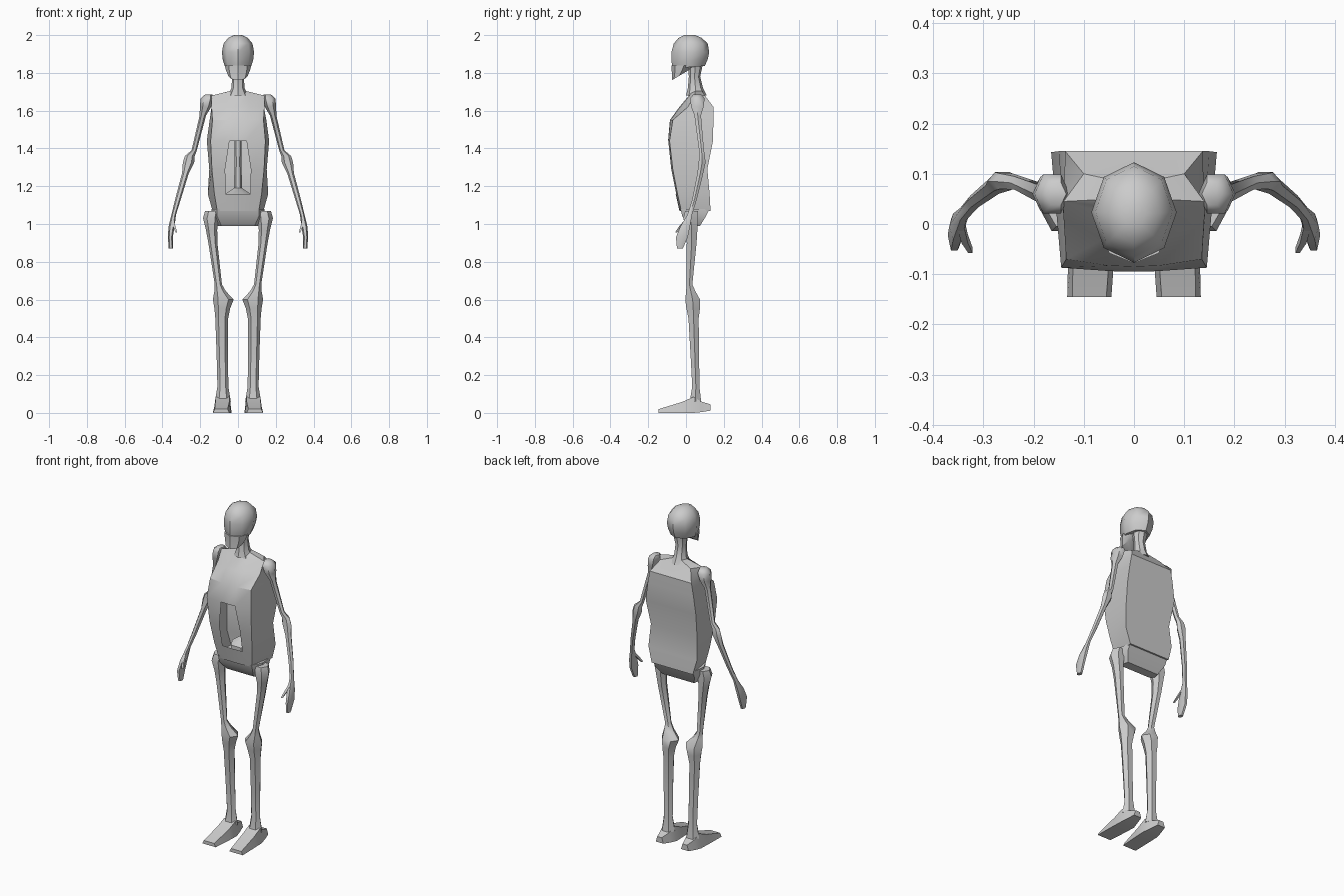
import bpy, bmesh, math

grey = bpy.data.materials.new("bone grey")
grey.diffuse_color = (0.6, 0.6, 0.6, 1)


def loft(name, rings, mirror=False, hole=(), angle=35):
    """Skin a list of equal point rings, capping both ends."""
    bm = bmesh.new()
    vs = [[bm.verts.new(p) for p in r] for r in rings]
    n = len(vs[0])
    cut = []
    for i in range(len(vs) - 1):
        for j in range(n):
            k = (j + 1) % n
            f = bm.faces.new((vs[i][j], vs[i][k], vs[i + 1][k], vs[i + 1][j]))
            if (i, j) in hole:
                cut.append(f)
    bm.faces.new(vs[0])
    bm.faces.new(vs[-1])
    bmesh.ops.recalc_face_normals(bm, faces=bm.faces)
    if cut:
        bmesh.ops.delete(bm, geom=cut, context='FACES')
    me = bpy.data.meshes.new(name)
    bm.to_mesh(me)
    bm.free()
    me.materials.append(grey)
    ob = bpy.data.objects.new(name, me)
    bpy.context.collection.objects.link(ob)
    bpy.ops.object.select_all(action='DESELECT')
    ob.select_set(True)
    bpy.context.view_layer.objects.active = ob
    bpy.ops.object.shade_smooth_by_angle(angle=math.radians(angle))
    if mirror:
        ob.modifiers.new("Mirror", 'MIRROR').use_mirror_merge = False
    return ob


def tube(name, rows, n=6, **kw):
    """Rows: centre x, y, z, radius x, radius y, optional tilt of z along y."""
    rings = []
    for x, y, z, rx, ry, *t in rows:
        slope = t[0] if t else 0
        ring = []
        for k in range(n):
            a = 2 * math.pi * (k + 0.5 * (n == 4)) / n
            dy = ry * math.sin(a)
            ring.append((x + rx * math.cos(a), y + dy, z + slope * dy))
        rings.append(ring)
    return loft(name, rings, **kw)


# Torso shell with an open belly: z, centre y, inner x/y, front x/y, back x/y
rows = [
    (1.07, -.035, .065, -.033, .11, -.025, .135, .13),
    (1.16, -.055, .065, -.052, .125, -.045, .16, .125),
    (1.29, -.082, .068, -.078, .138, -.07, .152, .113),
    (1.44, -.095, .045, -.094, .145, -.087, .165, .143),
    (1.55, -.085, .05, -.083, .135, -.07, .15, .145),
    (1.62, -.035, .06, -.03, .14, .01, .137, .145),
    (1.68, .015, .05, .02, .14, .045, .10, .10),
    (1.705, .03, .02, .03, .04, .05, .03, .085),
]
rings = []
for z, cy, ox, oy, fx, fy, bx, by in rows:
    rings.append([(0, cy, z), (ox, oy, z), (fx, fy, z), (bx, by, z), (0, by, z),
                  (-bx, by, z), (-fx, fy, z), (-ox, oy, z)])
loft("torso", rings, hole={(1, 0), (1, 7), (2, 0), (2, 7)})

# Spine seen through the belly opening
tube("spine", [(0, .04, 1.08, .07, .07), (0, .04, 1.16, .065, .07), (0, .06, 1.19, .022, .025),
               (0, .06, 1.32, .018, .02), (0, .06, 1.60, .022, .025)])

# Pelvis tapering below the torso
tops = [(-.11, -.03), (.11, -.03), (.14, .03), (.13, .125), (-.13, .125), (-.14, .03)]
loft("pelvis", [[(x, y, 1.08) for x, y in tops],
                [(x, y * .8 + .005, 1.04) for x, y in tops],
                [(x * .8, y * .35 + .03, .99) for x, y in tops]])

# Neck
tube("neck", [(0, .055, 1.68, .055, .055), (0, .05, 1.72, .034, .04),
              (0, .045, 1.78, .032, .03), (0, .05, 1.85, .045, .04)], n=8)

# Skull and jaw
tube("skull", [(0, .015, 1.83, .068, .085, .08), (0, .02, 1.865, .08, .096, .1),
               (0, .023, 1.91, .085, .1), (0, .025, 1.955, .077, .09),
               (0, .022, 1.985, .052, .062), (0, .02, 2.0, .022, .028)], n=8, angle=45)
tube("jaw", [(0, -.035, 1.785, .052, .04, .6), (0, -.02, 1.815, .064, .055, .25),
             (0, -.01, 1.84, .07, .068)], n=8)

# Shoulder, arm and palm in one chain
tube("arm", [
    (.155, .06, 1.685, .02, .025), (.163, .06, 1.665, .035, .045),
    (.172, .06, 1.62, .03, .038), (.186, .062, 1.575, .017, .02),
    (.232, .082, 1.39, .014, .015), (.255, .085, 1.36, .026, .018),
    (.262, .085, 1.325, .03, .021), (.278, .076, 1.27, .018, .018),
    (.318, .045, 1.13, .015, .014), (.340, .020, 1.05, .012, .014),
    (.352, -.005, .985, .016, .03), (.358, -.022, .93, .013, .036),
    (.355, -.032, .87, .012, .018)], mirror=True, angle=50)

# Thumb
tube("thumb", [(.345, .0, 1.02, .010, .012), (.337, -.03, .985, .009, .012),
               (.326, -.052, .955, .006, .008)], n=4, mirror=True)

# Hip, thigh, knee and shin in one chain
tube("leg", [
    (.135, .03, 1.068, .04, .04), (.143, .025, 1.03, .042, .045),
    (.140, .03, .97, .030, .035), (.133, .03, .90, .024, .03),
    (.104, .018, .68, .019, .018), (.095, .025, .645, .030, .028),
    (.078, .035, .60, .055, .045), (.083, .038, .555, .042, .042),
    (.086, .04, .50, .034, .031), (.083, .047, .30, .030, .026),
    (.080, .052, .14, .029, .022), (.080, .05, .06, .042, .035)],
    mirror=True, angle=50)

# Foot: wedge sections from toe to heel (y, inner x, outer x, bottom, top)
sections = [(-.145, .045, .133, 0, .02), (-.02, .036, .130, 0, .058),
            (.04, .034, .128, 0, .085), (.08, .045, .12, .004, .06),
            (.13, .058, .108, .012, .045)]
loft("foot", [[(a, y, lo), (b, y, lo), (b - .01, y, hi), (a + .01, y, hi)]
              for y, a, b, lo, hi in sections], mirror=True, angle=25)
